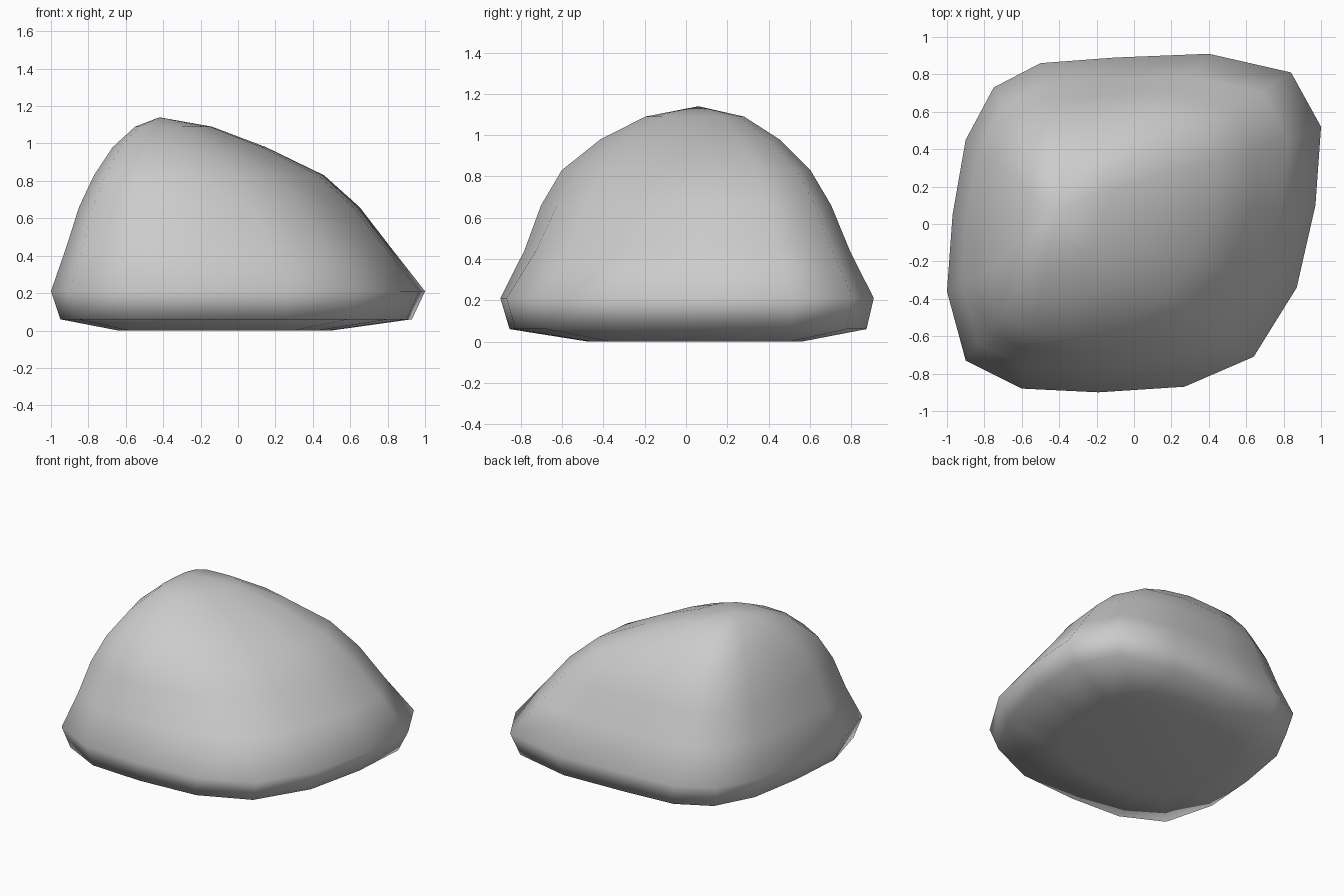
import bpy, bmesh

if "Cube" in bpy.data.objects:
    bpy.data.objects.remove(bpy.data.objects["Cube"])

# Widest outline of the boulder (plan view, counter-clockwise)
outline = [(-1, -.36), (-.90, -.73), (-.60, -.88), (-.19, -.90), (.27, -.87), (.64, -.71),
           (.87, -.34), (.97, .10), (1, .52), (.84, .81), (.40, .91), (-.10, .89),
           (-.50, .86), (-.75, .73), (-.90, .45), (-.97, .05)]

# Height, x extents, y extents, flattening of the front-right corner
levels = [(0.00, -.64, .50, -.48, .56, .00),
          (0.06, -.95, .93, -.86, .87, .00),
          (0.21, -1.0, 1.0, -.905, .905, .00),
          (0.44, -.92, .82, -.79, .79, .06),
          (0.66, -.85, .65, -.71, .70, .12),
          (0.83, -.77, .46, -.61, .60, .17),
          (0.98, -.67, .15, -.42, .45, .18),
          (1.09, -.55, -.14, -.20, .28, .15)]

bm = bmesh.new()
rings = []
for z, x0, x1, y0, y1, cut in levels:
    ring = []
    for px, py in outline:
        u, v = px, py / .905
        f = 1 - cut * max(0, (u - v) * .7071 - .55) / .45
        ring.append(bm.verts.new(((x0 + x1) / 2 + (x1 - x0) / 2 * u * f,
                                  (y0 + y1) / 2 + (y1 - y0) / 2 * v * f, z)))
    rings.append(ring)

# Sides between the rings
n = len(outline)
for a, b in zip(rings, rings[1:]):
    for i in range(n):
        j = (i + 1) % n
        bm.faces.new((a[i], a[j], b[j], b[i]))

# Flat underside and peak
bm.faces.new(rings[0][::-1])
peak = bm.verts.new((-.42, .06, 1.14))
for i in range(n):
    bm.faces.new((rings[-1][i], rings[-1][(i + 1) % n], peak))
bmesh.ops.recalc_face_normals(bm, faces=bm.faces)
for f in bm.faces:
    f.smooth = True

mesh = bpy.data.meshes.new("boulder")
bm.to_mesh(mesh)
bm.free()
bpy.context.collection.objects.link(bpy.data.objects.new("boulder", mesh))
